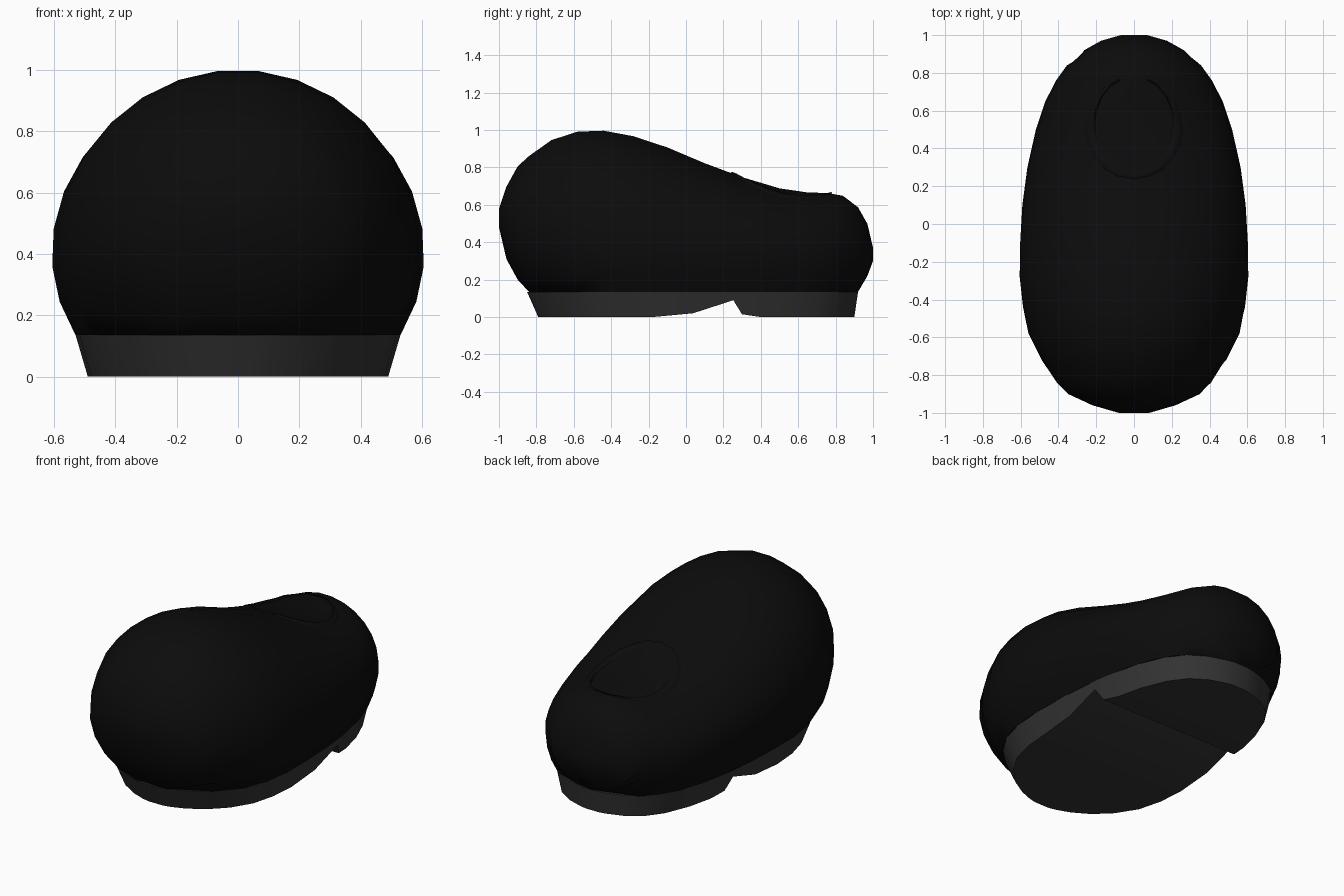
import bpy, bmesh, math

cube = bpy.data.objects.get("Cube")
if cube:
    bpy.data.objects.remove(cube, do_unlink=True)

SEAM = 0.135      # height where the upper meets the sole
SEGMENTS = 20     # points across each upper section

# Upper sections along y: y, half width, top, widest height, underside
SECTIONS = [
    (-1, .08, .58, .53, .48), (-.96, .22, .70, .51, .31),
    (-.9, .35, .81, .48, .2), (-.84, .41, .865, .46, .125),
    (-.72, .49, .95, .43, .03), (-.58, .56, .995, .41, -.06),
    (-.44, .59, 1, .4, -.12), (-.28, .607, .97, .4, -.14),
    (-.1, .604, .91, .39, -.14), (.1, .592, .825, .38, -.14),
    (.3, .565, .75, .37, -.14), (.5, .52, .69, .36, -.13),
    (.65, .47, .668, .35, -.1), (.76, .415, .665, .35, -.05),
    (.84, .355, .65, .34, .02), (.92, .265, .59, .34, .135),
    (.97, .175, .5, .34, .22), (1, .07, .37, .34, .3),
]

# Tread line of the sole: y, height, with an arch before the heel
TREAD = [(-.79, 0), (-.78, 0), (-.75, 0), (-.69, 0), (-.6, 0), (-.48, 0),
         (-.34, 0), (-.18, 0), (.04, .02), (.26, .09), (.3, .015), (.4, 0),
         (.55, 0), (.7, 0), (.8, 0), (.86, 0), (.89, 0), (.9, 0)]


def make_material(name, value):
    mat = bpy.data.materials.new(name)
    mat.use_nodes = True
    colour = (value, value, value, 1)
    mat.diffuse_color = colour
    mat.node_tree.nodes["Principled BSDF"].inputs["Base Color"].default_value = colour
    return mat


def section(y):
    """Interpolate the upper's section at y."""
    for a, b in zip(SECTIONS, SECTIONS[1:]):
        if y <= b[0]:
            t = (y - a[0]) / (b[0] - a[0])
            return [p + (q - p) * t for p, q in zip(a, b)][1:]
    return SECTIONS[-1][1:]


def seam_angle(mid, low):
    return math.asin(min(1, (mid - SEAM) / (mid - low)))


def surface_height(x, y):
    width, top, mid, low = section(y)
    return mid + (top - mid) * math.sqrt(max(0, 1 - (x / width) ** 2))


def loft(name, rings, mat, wrap=False, caps=True, angle=60):
    """Skin a list of closed rings into one smooth object."""
    bm = bmesh.new()
    loops = [[bm.verts.new(p) for p in ring] for ring in rings]
    pairs = list(zip(loops, loops[1:]))
    if wrap:
        pairs.append((loops[-1], loops[0]))
    for a, b in pairs:
        for i in range(len(a)):
            j = (i + 1) % len(a)
            bm.faces.new((a[i], a[j], b[j], b[i]))
    if caps:
        bm.faces.new(loops[0])
        bm.faces.new(loops[-1])
    bmesh.ops.recalc_face_normals(bm, faces=bm.faces[:])
    mesh = bpy.data.meshes.new(name)
    bm.to_mesh(mesh)
    bm.free()
    obj = bpy.data.objects.new(name, mesh)
    bpy.context.collection.objects.link(obj)
    mesh.materials.append(mat)
    bpy.ops.object.select_all(action='DESELECT')
    obj.select_set(True)
    bpy.context.view_layer.objects.active = obj
    bpy.ops.object.shade_smooth_by_angle(angle=math.radians(angle))
    return obj


black = make_material("black upper", .0035)
grey = make_material("dark grey sole", .033)

# Rounded upper, cut off flat at the seam
rings = []
for y, width, top, mid, low in SECTIONS:
    start = -seam_angle(mid, low)
    ring = []
    for i in range(SEGMENTS):
        a = start + (math.pi - 2 * start) * i / (SEGMENTS - .999)
        height = (top - mid) if math.sin(a) > 0 else (mid - low)
        ring.append((width * math.cos(a), y, mid + height * math.sin(a)))
    rings.append(ring)
loft("shoe_upper", rings, black)

# Sole tapering inward from the seam to the tread
rings = []
scale = 1.77 / 1.69
for y, z in TREAD:
    top_y = -.85 + (y - TREAD[0][0]) * scale
    width, top, mid, low = section(top_y)
    half = max(.05, width * math.cos(seam_angle(mid, low)))
    depth = (SEAM - z) / SEAM
    low_half = half * (1 - .075 * depth)
    low_y = top_y + (y - top_y) * depth
    rings.append([(half, top_y, SEAM), (low_half, low_y, z),
                  (-low_half, low_y, z), (-half, top_y, SEAM)])
loft("sole", rings, grey, angle=35)

# Low collar around the ankle opening, following the upper's surface
rings = []
for rx, ry, cy, lift in ((.27, .275, .505, -.012), (.255, .265, .51, .006),
                         (.215, .255, .525, .006), (.2, .245, .53, -.012)):
    ring = []
    for i in range(SEGMENTS):
        a = math.tau * i / SEGMENTS
        x, y = rx * math.cos(a), cy + ry * math.sin(a)
        ring.append((x, y, surface_height(x, y) + lift))
    rings.append(ring)
loft("ankle_collar", rings, black, wrap=True, caps=False)
